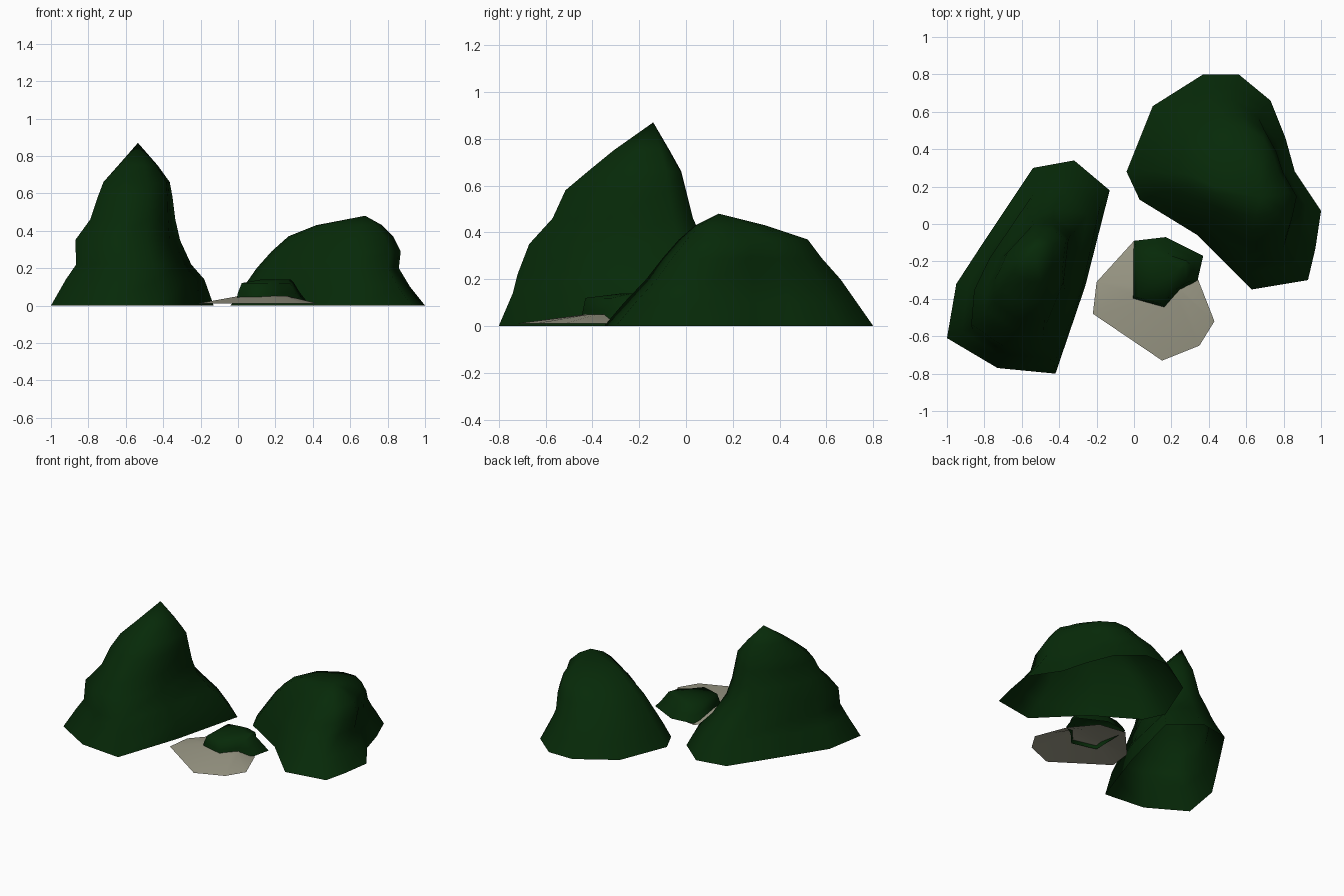
import bpy
import bmesh
from math import hypot

cube = bpy.data.objects.get("Cube")
if cube:
    bpy.data.objects.remove(cube, do_unlink=True)


def make_material(name, rgb):
    mat = bpy.data.materials.new(name)
    mat.use_nodes = True
    mat.diffuse_color = (*rgb, 1)
    mat.node_tree.nodes["Principled BSDF"].inputs["Base Color"].default_value = (*rgb, 1)
    mat.node_tree.nodes["Principled BSDF"].inputs["Roughness"].default_value = 0.9
    return mat


def fit(values, low, high):
    """Rescale a list of numbers so that it spans low to high."""
    first, span = min(values), max(values) - min(values)
    return [low + (v - first) / span * (high - low) for v in values]


def section(outline, roundness, x0, x1, y0, y1):
    """Blend the outline toward an ellipse and fit it into a box."""
    us = fit([p[0] for p in outline], -1, 1)
    vs = fit([p[1] for p in outline], -1, 1)
    factors = [1 + roundness * (1 / hypot(u, v) - 1) for u, v in zip(us, vs)]
    xs = fit([u * f for u, f in zip(us, factors)], x0, x1)
    ys = fit([v * f for v, f in zip(vs, factors)], y0, y1)
    return zip(xs, ys)


def mound(name, outline, levels, mat, peak=None, roundness=0.0):
    """Loft a hollow shell from a ground outline through boxes (z, x0, x1, y0, y1)."""
    bm = bmesh.new()
    top = levels[-1][0]
    rings = [[bm.verts.new((x, y, z)) for x, y in section(outline, roundness * z / top, *box)]
             for z, *box in levels]
    count = len(outline)
    for low, high in zip(rings, rings[1:]):
        for i in range(count):
            j = (i + 1) % count
            bm.faces.new((low[i], low[j], high[j], high[i]))
    if peak:
        tip = bm.verts.new(peak)
        for i in range(count):
            bm.faces.new((rings[-1][i], rings[-1][(i + 1) % count], tip))
    else:
        bm.faces.new(rings[-1])
    for face in bm.faces:
        face.smooth = True
    mesh = bpy.data.meshes.new(name)
    bm.to_mesh(mesh)
    bm.free()
    mesh.materials.append(mat)
    obj = bpy.data.objects.new(name, mesh)
    bpy.context.collection.objects.link(obj)


green = make_material("dark_green", (0.002, 0.0225, 0.0025))
stone = make_material("pale_stone", (0.33, 0.32, 0.24))

# Tall hill with a pointed peak and a long front ridge
mound("tall_hill",
      [(-1, -.61), (-.73, -.77), (-.42, -.8), (-.26, -.33), (-.13, .18),
       (-.32, .34), (-.54, .3), (-.8, -.09), (-.95, -.32)],
      [(0, -1, -.13, -.8, .34),
       (.14, -.92, -.18, -.74, .24),
       (.22, -.865, -.25, -.72, .18),
       (.35, -.87, -.31, -.67, .08),
       (.46, -.79, -.335, -.57, .03),
       (.58, -.75, -.35, -.515, 0),
       (.66, -.72, -.365, -.42, -.02),
       (.75, -.64, -.43, -.31, -.07)],
      green, peak=(-.535, -.14, .87), roundness=.5)

# Broad rounded hill with a steep outer side
mound("broad_hill",
      [(-.04, .28), (.03, .13), (.34, -.06), (.63, -.35), (.93, -.3),
       (.97, -.13), (1, .07), (.86, .28), (.81, .46), (.73, .66),
       (.56, .8), (.37, .8), (.1, .63)],
      [(0, -.04, 1, -.35, .8),
       (.1, .03, .92, -.265, .73),
       (.2, .1, .86, -.17, .66),
       (.29, .18, .87, -.1, .58),
       (.37, .27, .83, -.03, .52),
       (.43, .42, .77, .04, .34)],
      green, peak=(.68, .14, .48), roundness=.3)

# Shallow pale stone slab between the hills
mound("stone_slab",
      [(-.22, -.48), (.15, -.73), (.35, -.65), (.43, -.52), (.34, -.29),
       (.2, -.12), (0, -.09), (-.2, -.31)],
      [(.01, -.22, .43, -.73, -.09),
       (.05, 0, .27, -.43, -.28)],
      stone)

# Low bush resting on the slab
mound("low_bush",
      [(-.01, -.4), (.17, -.45), (.26, -.35), (.34, -.3), (.37, -.17),
       (.17, -.07), (0, -.09)],
      [(.02, -.01, .37, -.45, -.07),
       (.07, 0, .33, -.44, -.1),
       (.12, .02, .3, -.43, -.14),
       (.14, .13, .28, -.27, -.17)],
      green)
